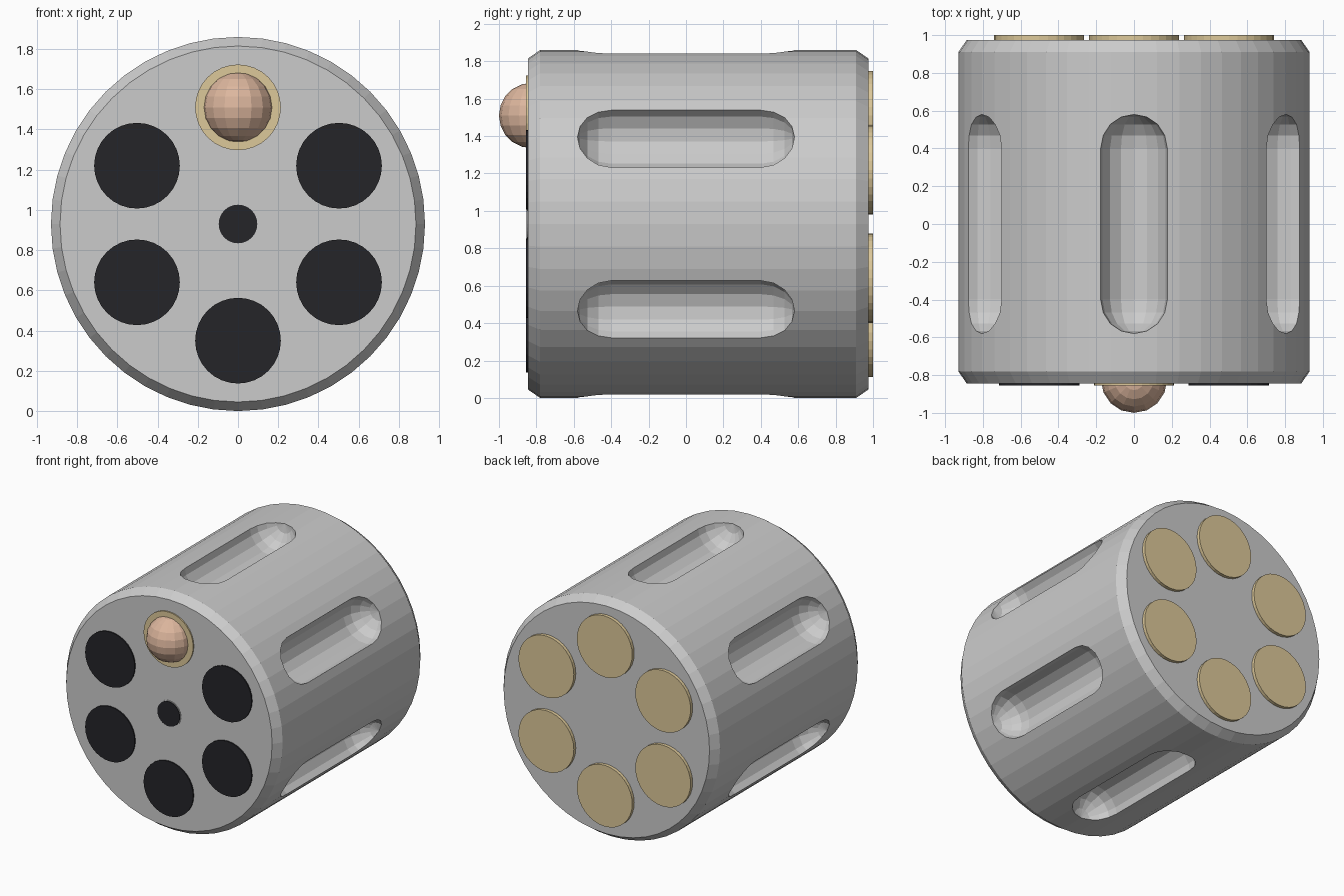
import bpy, bmesh, math
from mathutils import Matrix

if "Cube" in bpy.data.objects:
    bpy.data.objects.remove(bpy.data.objects["Cube"])

CZ = 0.93      # height of the cylinder axis
ORBIT = 0.58   # chamber circle radius


def material(name, col):
    m = bpy.data.materials.new(name)
    m.diffuse_color = (*col, 1)
    m.use_nodes = True
    m.node_tree.nodes["Principled BSDF"].inputs["Base Color"].default_value = m.diffuse_color
    return m


def lathe(bm, profile, seg, x=0, z=0):
    """Revolve (radius, y) points round the y axis; closes both ends."""
    rings = []
    for r, y in profile:
        if r == 0:
            rings.append([bm.verts.new((x, y, z))] * seg)
        else:
            rings.append([bm.verts.new((x + r * math.sin(2 * math.pi * i / seg), y,
                                        z + r * math.cos(2 * math.pi * i / seg)))
                          for i in range(seg)])
    for a, b in zip(rings, rings[1:]):
        for i in range(seg):
            j = (i + 1) % seg
            bm.faces.new(list(dict.fromkeys((a[i], a[j], b[j], b[i]))))
    for ring in (rings[0], rings[-1]):
        if ring[0] is not ring[1]:
            bm.faces.new(ring)


def finish(bm, name, mat=None):
    bmesh.ops.recalc_face_normals(bm, faces=bm.faces[:])
    me = bpy.data.meshes.new(name)
    bm.to_mesh(me)
    bm.free()
    ob = bpy.data.objects.new(name, me)
    bpy.context.collection.objects.link(ob)
    if mat:
        me.materials.append(mat)
    return ob


def turned(name, profile, seg, mat, x=0, z=CZ):
    bm = bmesh.new()
    lathe(bm, profile, seg, x, z)
    return finish(bm, name, mat)


brass = material("brass", (0.72, 0.58, 0.32))
copper = material("copper", (0.72, 0.47, 0.34))
dark = material("dark", (0.018, 0.018, 0.022))

# Chamfered drum
drum = turned("drum", [(0.885, -0.845), (0.93, -0.78), (0.93, 0.91), (0.885, 0.975)], 48, None)

# Six capsule-shaped flute cutters
R, H = 0.18, 0.4
arc = [math.radians(22.5 * k) for k in range(5)]
capsule = [(R * math.sin(a) if a else 0, -H - R * math.cos(a)) for a in arc]
capsule += [(r, -y) for r, y in reversed(capsule)]
bm = bmesh.new()
for k in range(6):
    a = k * math.pi / 3
    start = len(bm.verts)
    lathe(bm, capsule, 16, 0, 0.93)
    bm.verts.ensure_lookup_table()
    bmesh.ops.rotate(bm, verts=bm.verts[start:], cent=(0, 0, 0), matrix=Matrix.Rotation(a, 3, 'Y'))
bmesh.ops.translate(bm, verts=bm.verts[:], vec=(0, 0, CZ))
cutter = finish(bm, "flute_cutter")
cutter.hide_render = True

mod = drum.modifiers.new("flutes", 'BOOLEAN')
mod.operation = 'DIFFERENCE'
mod.solver = 'EXACT'
mod.object = cutter
bpy.context.view_layer.objects.active = drum
bpy.ops.object.modifier_apply(modifier=mod.name)
bpy.data.objects.remove(cutter)

# Chamber mouths in front, cartridge rims at the back
for k in range(6):
    a = k * math.pi / 3
    x, z = ORBIT * math.sin(a), CZ + ORBIT * math.cos(a)
    turned(f"cartridge_rim_{k}", [(0.238, 0.96), (0.238, 1.0)], 32, brass, x, z)
    if k:
        turned(f"chamber_mouth_{k}", [(0.213, -0.83), (0.213, -0.855)], 32, dark, x, z)
    else:
        turned("loaded_case", [(0.213, -0.83), (0.213, -0.855)], 32, brass, x, z)

# Bullet tip
bm = bmesh.new()
bmesh.ops.create_uvsphere(bm, u_segments=16, v_segments=10, radius=0.175)
bmesh.ops.translate(bm, verts=bm.verts[:], vec=(0, -0.825, CZ + ORBIT))
finish(bm, "bullet_tip", copper)

# Centre pin hole with thin rim
turned("pin_rim", [(0.102, -0.83), (0.102, -0.848)], 32, None)
turned("pin_hole", [(0.096, -0.83), (0.096, -0.853)], 32, dark)
